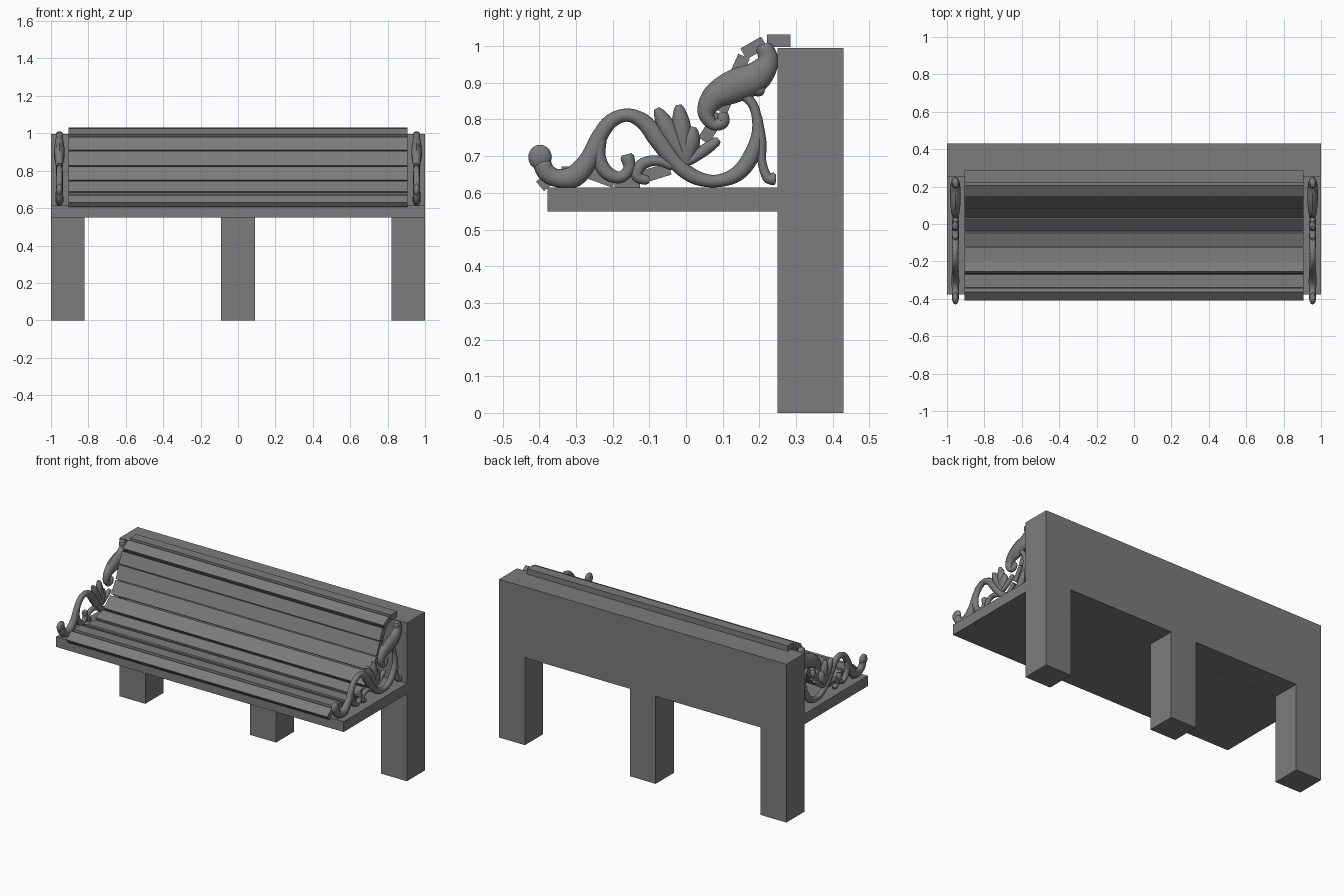
import bpy, bmesh, math
from mathutils import Vector, Matrix

cube = bpy.data.objects.get("Cube")
if cube:
    bpy.data.objects.remove(cube, do_unlink=True)

grey = bpy.data.materials.new("dark grey")
grey.use_nodes = True
colour = (0.2, 0.2, 0.2, 1)
grey.diffuse_color = colour
grey.node_tree.nodes["Principled BSDF"].inputs["Base Color"].default_value = colour


def finish(bm, name, smooth=False, mirror=False):
    bmesh.ops.recalc_face_normals(bm, faces=bm.faces)
    mesh = bpy.data.meshes.new(name)
    bm.to_mesh(mesh)
    bm.free()
    mesh.materials.append(grey)
    obj = bpy.data.objects.new(name, mesh)
    bpy.context.collection.objects.link(obj)
    if mirror:
        obj.modifiers.new("mirror", 'MIRROR').use_clip = False
    if smooth:
        bpy.ops.object.select_all(action='DESELECT')
        obj.select_set(True)
        bpy.context.view_layer.objects.active = obj
        bpy.ops.object.shade_smooth_by_angle(angle=math.radians(50))
    return obj


def box(name, centre, size, tilt=0):
    bm = bmesh.new()
    bmesh.ops.create_cube(bm, size=1, matrix=Matrix.Translation(centre)
                          @ Matrix.Rotation(math.radians(tilt), 4, 'X')
                          @ Matrix.Diagonal((*size, 1)))
    return finish(bm, name)


# Back wall and its three legs as one extruded outline
BASE = 0.55
outline = [(-1, 0.995), (-1, 0), (-0.82, 0), (-0.82, BASE), (-0.09, BASE), (-0.09, 0),
           (0.09, 0), (0.09, BASE), (0.82, BASE), (0.82, 0), (1, 0), (1, 0.995)]
bm = bmesh.new()
face = bm.faces.new([bm.verts.new((x, 0.25, z)) for x, z in outline])
extruded = bmesh.ops.extrude_face_region(bm, geom=[face])
bmesh.ops.translate(bm, vec=(0, 0.18, 0),
                    verts=[v for v in extruded["geom"] if isinstance(v, bmesh.types.BMVert)])
finish(bm, "back_wall_and_legs")

# Seat slab
box("seat_slab", (0, -0.064, 0.582), (2, 0.628, 0.065))

# Slats: centre y, centre z, width, tilt in degrees
slats = [(-0.375, 0.637, 0.06, 40), (-0.305, 0.655, 0.07, 0), (-0.228, 0.642, 0.07, -20),
         (-0.16, 0.632, 0.07, 0), (-0.08, 0.655, 0.075, 17), (0.005, 0.705, 0.085, 42),
         (0.07, 0.778, 0.085, 58), (0.112, 0.86, 0.085, 68), (0.143, 0.938, 0.075, 66),
         (0.185, 0.995, 0.065, 30), (0.253, 1.014, 0.064, 0)]
for i, (y, z, width, tilt) in enumerate(slats):
    box(f"slat_{i + 1}", (0, y, z), (1.815, width, 0.034), tilt)


def smooth_path(points, steps=5):
    """Rounded path through (y, z, half width) points."""
    p = [Vector(q) for q in points]
    p = [2 * p[0] - p[1]] + p + [2 * p[-1] - p[-2]]
    path = []
    for a, b, c, d in zip(p, p[1:], p[2:], p[3:]):
        for k in range(steps):
            t = k / steps
            path.append(b + (c - a) * t / 2 + (a - 2.5 * b + 2 * c - d / 2) * t * t
                        + (3 * b - a - 3 * c + d) * t ** 3 / 2)
    return path + [p[-2]]


ARM_X = 0.955


def scroll(name, points, sides=10):
    """Sweep an oval section along a path in the side plane, on both ends."""
    path = smooth_path(points)
    bm = bmesh.new()
    rings = []
    last = len(path) - 1
    for i, q in enumerate(path):
        along = path[min(i + 1, last)] - path[max(i - 1, 0)]
        n = Vector((0, -along.y, along.x)).normalized()
        w = max(q.z, 0.004)
        if i in (0, last):
            w *= 0.65
        thick = 0.5 * w + 0.007
        rings.append([bm.verts.new(Vector((ARM_X, q.x, q.y)) + n * w * math.cos(a)
                                   + Vector((thick * math.sin(a), 0, 0)))
                      for a in (2 * math.pi * k / sides for k in range(sides))])
    for r, s in zip(rings, rings[1:]):
        for k in range(sides):
            m = (k + 1) % sides
            bm.faces.new((r[k], r[m], s[m], s[k]))
    bm.faces.new(rings[0])
    bm.faces.new(rings[-1])
    finish(bm, name, smooth=True, mirror=True)


# Main S-shaped arm, running from the front knob to the upper back
scroll("arm_scroll", [(-0.395, 0.685, 0.025), (-0.38, 0.655, 0.025), (-0.35, 0.64, 0.025),
                      (-0.305, 0.645, 0.03), (-0.265, 0.69, 0.026), (-0.238, 0.75, 0.022),
                      (-0.205, 0.795, 0.02), (-0.16, 0.812, 0.018), (-0.115, 0.793, 0.022),
                      (-0.075, 0.745, 0.026), (-0.03, 0.685, 0.022), (0.02, 0.645, 0.02),
                      (0.08, 0.632, 0.017), (0.14, 0.652, 0.021), (0.18, 0.705, 0.022),
                      (0.195, 0.77, 0.015), (0.185, 0.835, 0.013), (0.15, 0.875, 0.015)])

# Curl inside the front arch
scroll("front_curl", [(-0.235, 0.755, 0.02), (-0.238, 0.7, 0.019), (-0.218, 0.657, 0.019),
                      (-0.18, 0.642, 0.016), (-0.155, 0.667, 0.016), (-0.162, 0.705, 0.02)])

# Small curl under the leaf
scroll("lower_curl", [(-0.03, 0.67, 0.012), (-0.08, 0.688, 0.014), (-0.122, 0.676, 0.016),
                      (-0.133, 0.645, 0.016), (-0.1, 0.632, 0.012)])

# Broad upper scroll against the backrest
scroll("upper_scroll", [(0.21, 1.005, 0.022), (0.223, 0.96, 0.029), (0.19, 0.915, 0.042),
                        (0.13, 0.89, 0.045), (0.078, 0.862, 0.035), (0.055, 0.82, 0.024),
                        (0.073, 0.787, 0.016), (0.1, 0.793, 0.018), (0.1, 0.82, 0.014)])

# Foot joining the scroll to the wall
scroll("rear_foot", [(0.193, 0.82, 0.012), (0.205, 0.74, 0.014), (0.207, 0.685, 0.012),
                     (0.222, 0.642, 0.014), (0.245, 0.638, 0.018)])

# Leaf petals fanning from the middle of the arm
leaf_base = Vector((0.0, 0.68))
for i, tip in enumerate([(-0.08, 0.83), (-0.02, 0.84), (0.02, 0.78), (0.09, 0.745)]):
    mid = leaf_base.lerp(Vector(tip), 0.6)
    scroll(f"leaf_petal_{i + 1}", [(*leaf_base, 0.012), (*mid, 0.026 if i < 3 else 0.016), (*tip, 0.012)])
scroll("upper_leaf_lobe", [(0.16, 0.91, 0.02), (0.195, 0.885, 0.022), (0.215, 0.88, 0.012)])

# Round knob at the front of each arm
bm = bmesh.new()
bmesh.ops.create_uvsphere(bm, u_segments=16, v_segments=10, radius=1,
                          matrix=Matrix.Translation((ARM_X, -0.398, 0.697))
                          @ Matrix.Diagonal((0.018, 0.032, 0.034, 1)))
finish(bm, "arm_knob", smooth=True, mirror=True)
